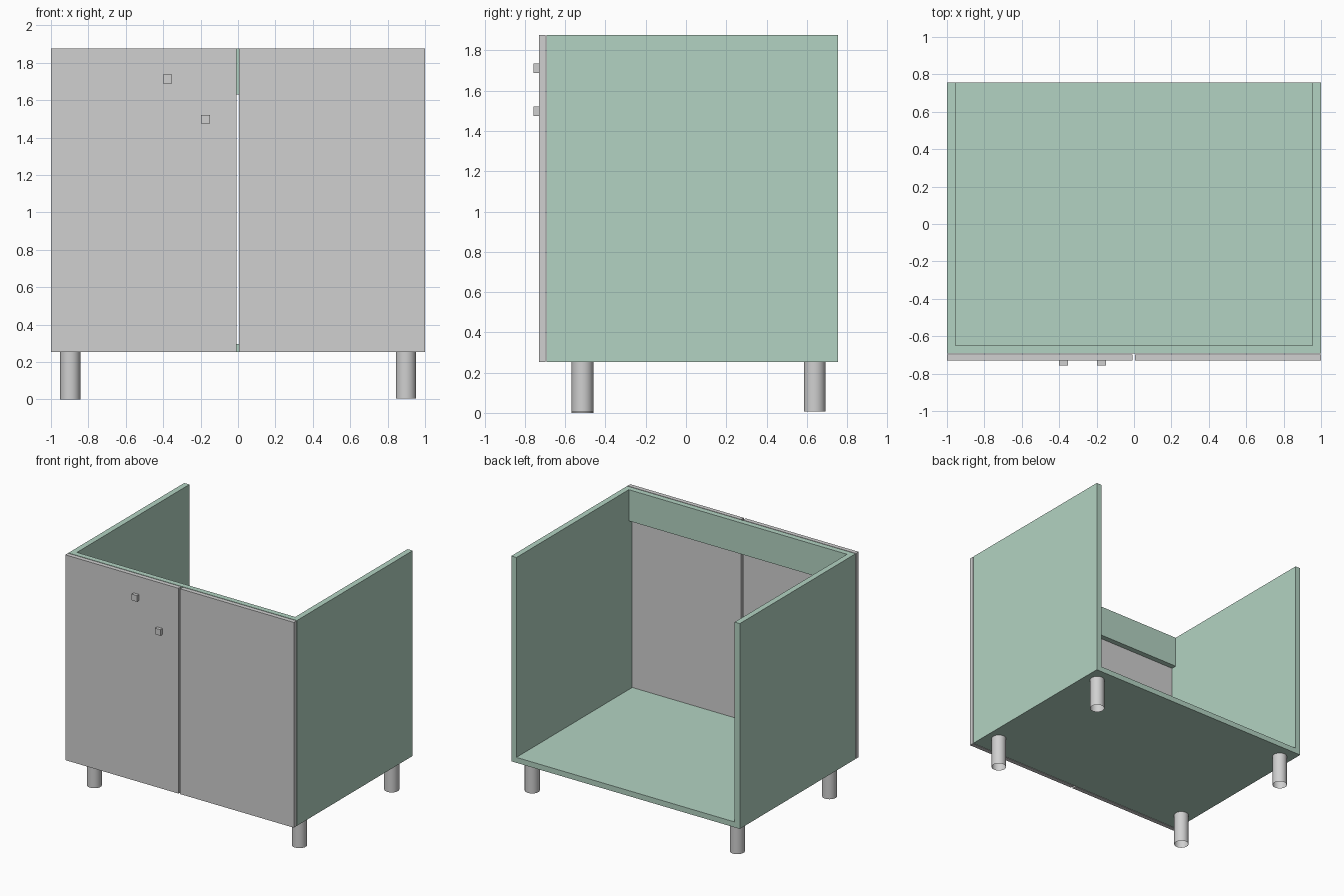
import bpy
import bmesh
from mathutils import Matrix, Vector

cube = bpy.data.objects.get("Cube")
if cube:
    bpy.data.objects.remove(cube, do_unlink=True)


def make_material(name, colour):
    mat = bpy.data.materials.new(name)
    mat.use_nodes = True
    mat.diffuse_color = (*colour, 1)
    mat.node_tree.nodes["Principled BSDF"].inputs["Base Color"].default_value = (*colour, 1)
    return mat


green = make_material("pale green", (0.45, 0.65, 0.54))
grey = make_material("light grey", (0.63, 0.63, 0.63))


def add_object(name, bm, mat):
    mesh = bpy.data.meshes.new(name)
    bm.to_mesh(mesh)
    bm.free()
    mesh.materials.append(mat)
    obj = bpy.data.objects.new(name, mesh)
    bpy.context.collection.objects.link(obj)
    return obj


def box(name, low, high, mat):
    low, high = Vector(low), Vector(high)
    bm = bmesh.new()
    bmesh.ops.create_cube(bm, size=1, matrix=Matrix.LocRotScale((low + high) / 2, None, high - low))
    return add_object(name, bm, mat)


def open_tube(name, x, y, bottom, top, radius, mat):
    bm = bmesh.new()
    bmesh.ops.create_cone(bm, cap_ends=False, segments=32, radius1=radius, radius2=radius,
                          depth=top - bottom,
                          matrix=Matrix.Translation((x, y, (bottom + top) / 2)))
    for face in bm.faces:
        face.smooth = True
    return add_object(name, bm, mat)


base, top = 0.253, 1.877
front, back = -0.692, 0.756
inner = 0.955

# Cabinet carcass, open at the back and top
box("right_side_panel", (-1, front, base), (-inner, back, top), green)
box("left_side_panel", (inner, front, base), (1, back, top), green)
box("bottom_panel", (-inner, front, base), (inner, back, base + 0.043), green)
box("front_rail", (-inner, front, 1.63), (inner, front + 0.043, top), green)

# Doors with a narrow gap between them
door_front, door_back = -0.731, -0.697
box("right_door", (-1, door_front, base), (-0.009, door_back, top), grey)
box("left_door", (0.006, door_front, base), (1, door_back, top), grey)

# Small square knobs
for name, x, z in (("upper_knob", -0.378, 1.712), ("lower_knob", -0.173, 1.498)):
    r = 0.024
    box(name, (x - r, -0.757, z - r), (x + r, door_front, z + r), grey)

# Hollow round legs
for side, x in (("right", -0.897), ("left", 0.898)):
    for end, y in (("front", -0.514), ("back", 0.639)):
        foot = 0.0 if (side, end) == ("right", "front") else 0.006
        open_tube(f"{end}_{side}_leg", x, y, foot, base, 0.054, grey)
